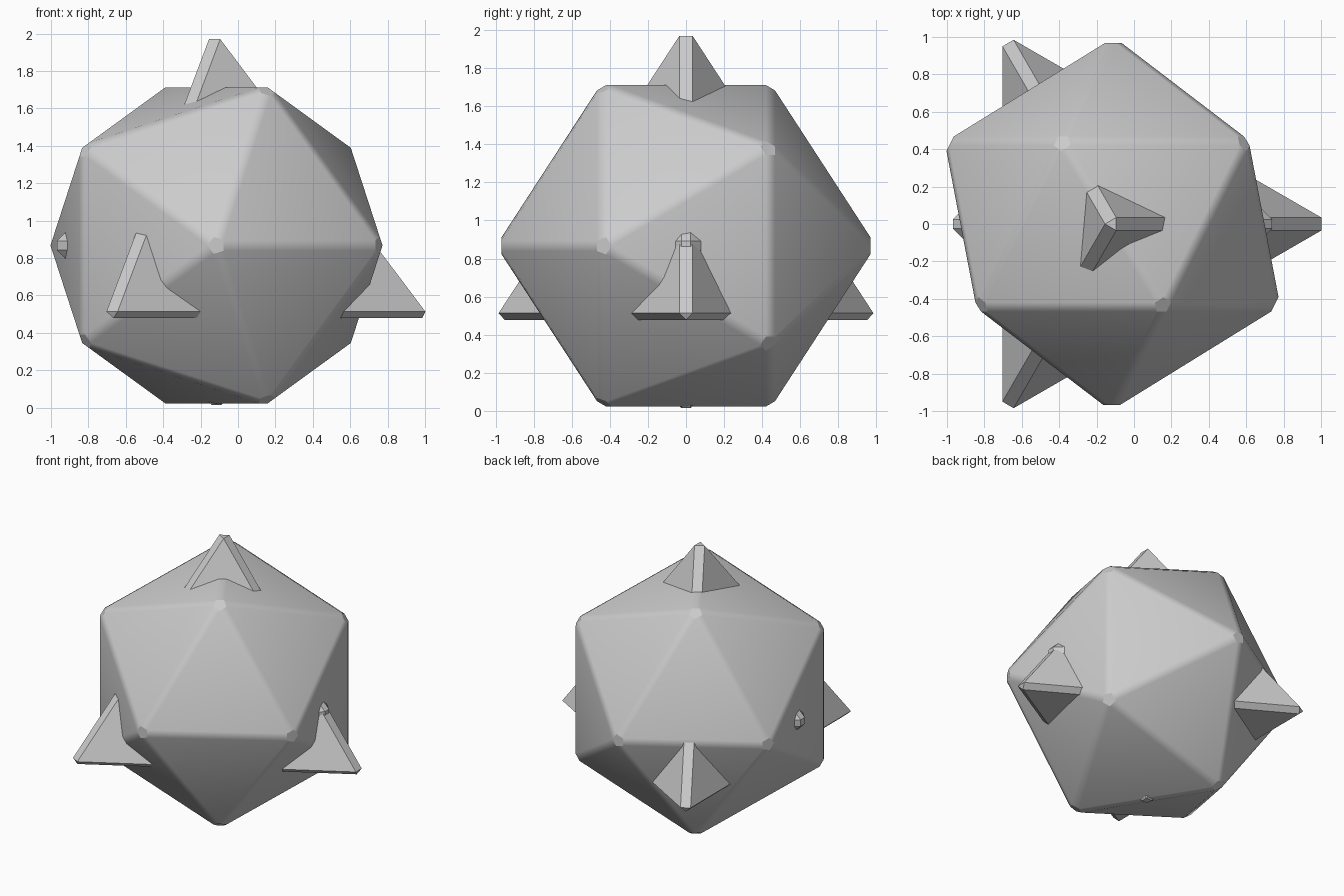
import bpy, bmesh
from math import sin, cos, radians, sqrt
from mathutils import Vector

if "Cube" in bpy.data.objects:
    bpy.data.objects.remove(bpy.data.objects["Cube"])

CENTRE = Vector((-0.115, 0, 0.867))


def polar(r, deg, z):
    return (r * cos(radians(deg)), r * sin(radians(deg)), z)


def solid(name, points, bevel=0):
    """Convex solid around the points, with optional chamfered edges."""
    bm = bmesh.new()
    for p in points:
        bm.verts.new(p)
    bmesh.ops.convex_hull(bm, input=bm.verts[:])
    bmesh.ops.dissolve_limit(bm, angle_limit=radians(1), verts=bm.verts[:], edges=bm.edges[:])
    if bevel:
        bmesh.ops.bevel(bm, geom=bm.edges[:], offset=bevel, offset_type='OFFSET',
                        segments=1, profile=0.5, affect='EDGES')
    bmesh.ops.recalc_face_normals(bm, faces=bm.faces[:])
    me = bpy.data.meshes.new(name)
    bm.to_mesh(me)
    bm.free()
    ob = bpy.data.objects.new(name, me)
    ob.location = CENTRE
    bpy.context.collection.objects.link(ob)
    bpy.ops.object.select_all(action='DESELECT')
    ob.select_set(True)
    bpy.context.view_layer.objects.active = ob
    bpy.ops.object.shade_smooth_by_angle(angle=radians(30))
    return ob


# Twenty-sided body, its five-fold axis along y
R = 1.005
pts = [(0, -R, 0), (0, R, 0)]
for side, phase in ((-1, 0), (1, 180)):
    for i in range(5):
        x, z, y = polar(2 * R / sqrt(5), phase + 72 * i, side * R / sqrt(5))
        pts.append((x, y, z))
solid("icosahedron_body", pts, 0.03)

# Eight-sided solid whose tips just break through the body
r = 0.902
pts = [Vector(a) * s * r for a in ((1, 0, 0), (0, 1, 0), (0, 0, 1)) for s in (1, -1)]
solid("octahedron_tips", pts, 0.03)

# Four-sided pyramid with chamfered edges, forming the four large spikes
pts = []
for i in range(3):
    a = 120 * i
    pts.append(polar(0.04, a + 60, 1.103))       # blunt top
    for s in (-1, 1):
        pts.append(polar(1.1175, a + s * 1.77, -0.354))  # blunt base corner
    pts.append(polar(1.10, a, -0.389))           # underside
solid("tetrahedron_spikes", pts)
